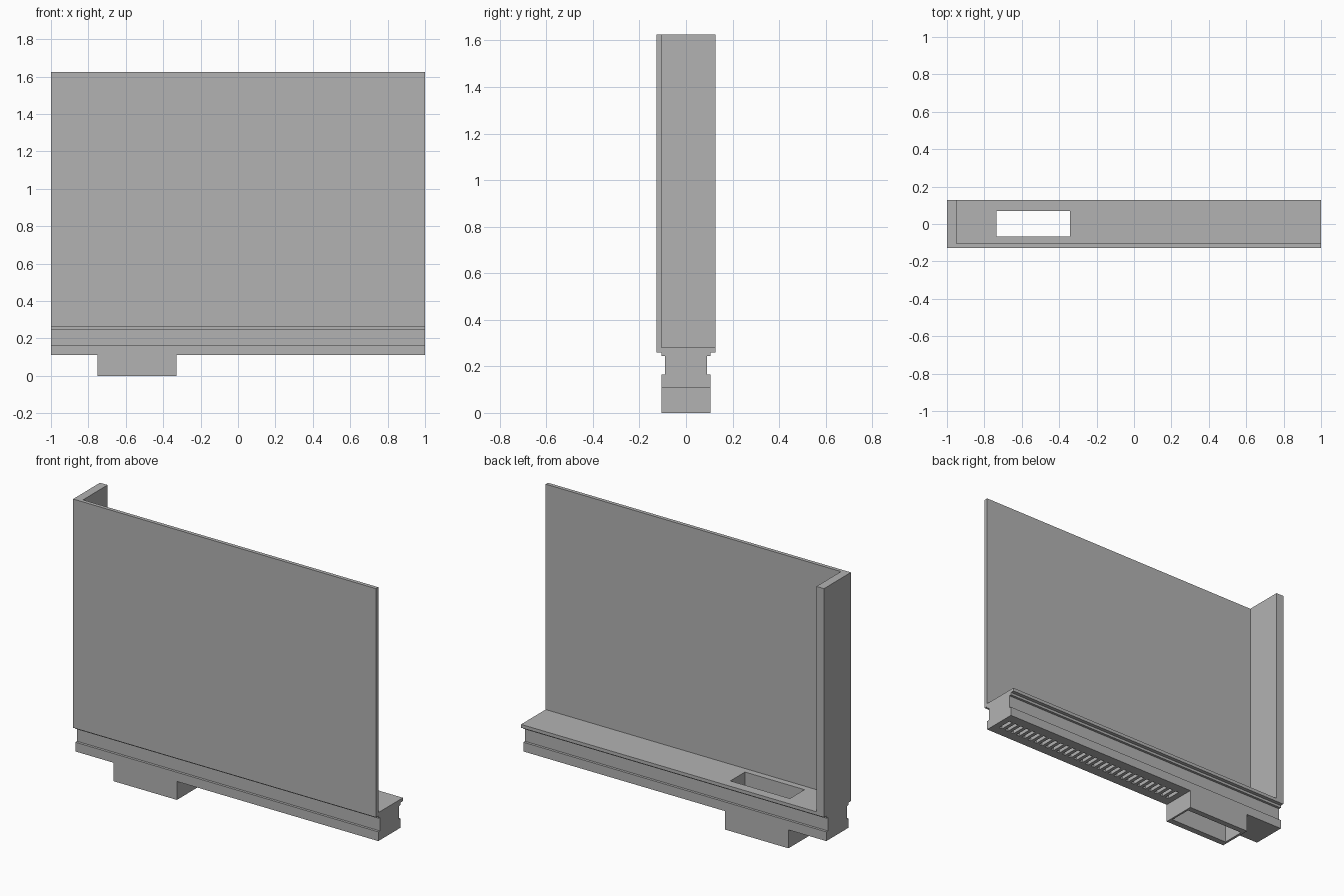
import bpy
import bmesh
from mathutils import Matrix, Vector

cube = bpy.data.objects.get("Cube")
if cube:
    bpy.data.objects.remove(cube, do_unlink=True)

grey = bpy.data.materials.new("plain grey")
grey.use_nodes = True
grey.diffuse_color = (0.45, 0.45, 0.45, 1)
grey.node_tree.nodes["Principled BSDF"].inputs["Base Color"].default_value = grey.diffuse_color


def add_box(bm, low, high):
    low, high = Vector(low), Vector(high)
    place = Matrix.Translation((low + high) / 2) @ Matrix.Diagonal((*(high - low), 1))
    bmesh.ops.create_cube(bm, size=1, matrix=place)


def finish(name, bm):
    bmesh.ops.recalc_face_normals(bm, faces=bm.faces)
    mesh = bpy.data.meshes.new(name)
    bm.to_mesh(mesh)
    bm.free()
    mesh.materials.append(grey)
    obj = bpy.data.objects.new(name, mesh)
    bpy.context.collection.objects.link(obj)
    return obj


def boxes(name, *bounds):
    bm = bmesh.new()
    for low, high in bounds:
        add_box(bm, low, high)
    return finish(name, bm)


def cut(obj, cutter):
    mod = obj.modifiers.new("cut", 'BOOLEAN')
    mod.operation = 'DIFFERENCE'
    mod.solver = 'EXACT'
    mod.object = cutter
    bpy.context.view_layer.objects.active = obj
    bpy.ops.object.modifier_apply(modifier=mod.name)


# Main body: grooved rail, shelf and tall front panel in one cross-section
RAIL, NECK, EDGE, BOTTOM = 0.105, 0.09, 0.127, 0.11
side = [(RAIL, BOTTOM), (RAIL, 0.165), (NECK, 0.165), (NECK, 0.245),
        (RAIL, 0.245), (RAIL, 0.26), (EDGE, 0.26)]
profile = side + [(EDGE, 0.28), (-RAIL, 0.28), (-RAIL, 1.625), (-EDGE, 1.625)]
profile += [(-y, z) for y, z in reversed(side)]
bm = bmesh.new()
face = bm.faces.new([bm.verts.new((-1, y, z)) for y, z in profile])
ext = bmesh.ops.extrude_face_region(bm, geom=[face])
bmesh.ops.translate(bm, vec=(2, 0, 0),
                    verts=[v for v in ext["geom"] if isinstance(v, bmesh.types.BMVert)])
body = finish("panel_and_rail", bm)

# End wall standing on the shelf
boxes("end_wall", ((-1, -RAIL, 0.28), (-0.95, EDGE, 1.625)))

# Plug housing under the rail
plug = boxes("plug_housing", ((-0.75, -RAIL, 0), (-0.33, RAIL, BOTTOM)))

# Opening through the shelf, rail and plug
opening = boxes("opening_cutter", ((-0.735, -0.068, -0.1), (-0.342, 0.07, 0.5)))

# Row of contact slots in the underside
COUNT, PITCH = 30, 0.0425
slots = boxes("slot_cutter", *[
    ((0.94 - i * PITCH, -0.045, 0.05), (0.962 - i * PITCH, 0.045, 0.15))
    for i in range(COUNT)])

cut(body, opening)
cut(body, slots)
cut(plug, opening)
for cutter in (opening, slots):
    bpy.data.objects.remove(cutter, do_unlink=True)
